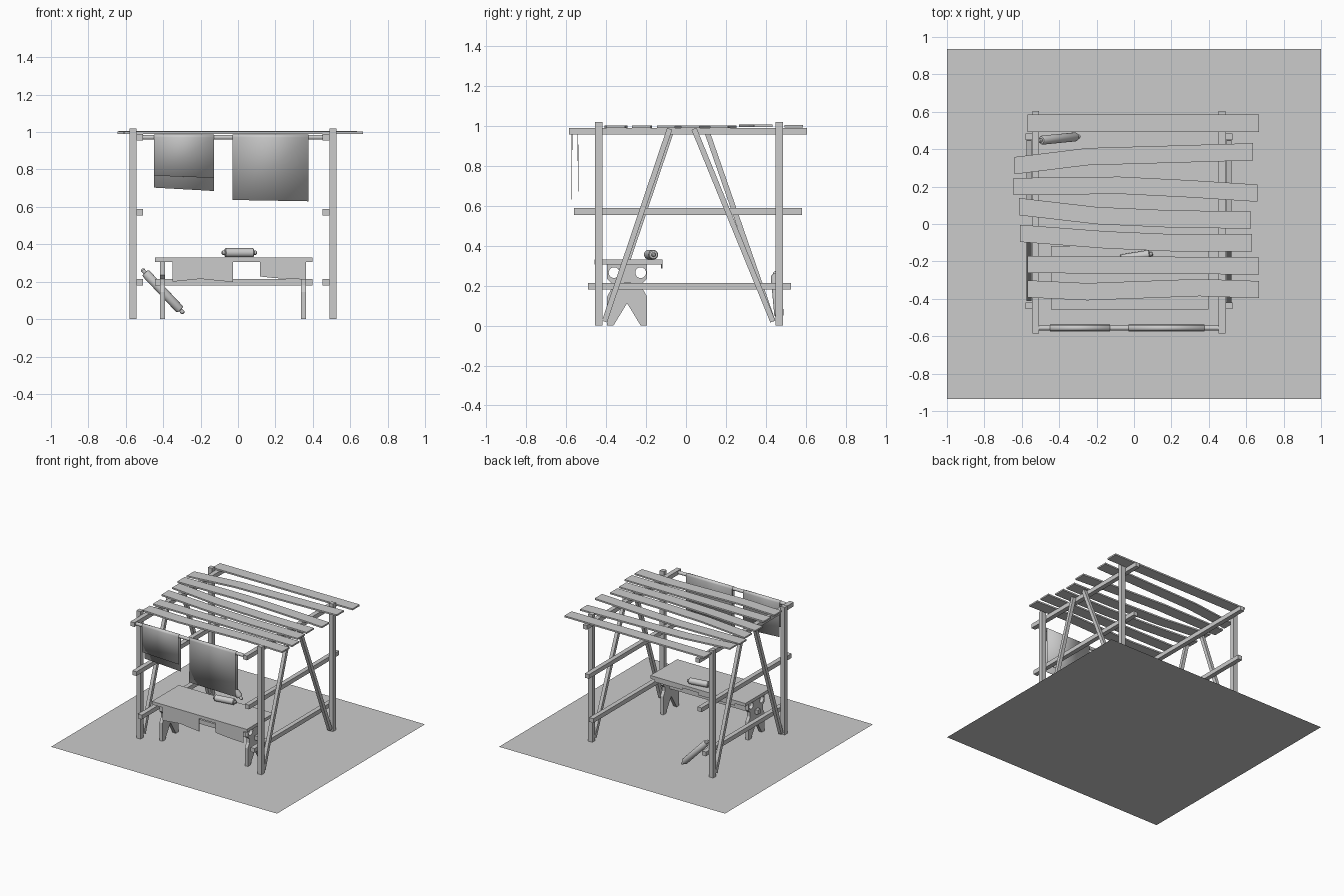
import bpy, bmesh, math
from mathutils import Vector

if "Cube" in bpy.data.objects:
    bpy.data.objects.remove(bpy.data.objects["Cube"])


def mesh_object(name, verts, faces):
    me = bpy.data.meshes.new(name)
    me.from_pydata(verts, [], faces)
    bm = bmesh.new()
    bm.from_mesh(me)
    bmesh.ops.recalc_face_normals(bm, faces=bm.faces)
    bm.to_mesh(me)
    bm.free()
    ob = bpy.data.objects.new(name, me)
    bpy.context.collection.objects.link(ob)
    return ob


def box(name, x0, x1, y0, y1, z0, z1):
    v = [(x, y, z) for x in (x0, x1) for y in (y0, y1) for z in (z0, z1)]
    return mesh_object(name, v, [(0, 1, 3, 2), (4, 6, 7, 5), (0, 4, 5, 1),
                                 (2, 3, 7, 6), (0, 2, 6, 4), (1, 5, 7, 3)])


def beam(name, a, b, w):
    a, b = Vector(a), Vector(b)
    ob = box(name, -w / 2, w / 2, -w / 2, w / 2, 0, (b - a).length)
    ob.location = a
    ob.rotation_euler = (b - a).to_track_quat('Z', 'Y').to_euler()
    return ob


def lathe(name, a, b, profile, n=20):
    """Turned part from a to b; profile is (radius, fraction along axis)."""
    a, b = Vector(a), Vector(b)
    length = (b - a).length
    verts = [(r * math.cos(2 * math.pi * i / n), r * math.sin(2 * math.pi * i / n), t * length)
             for r, t in profile for i in range(n)]
    m = len(profile)
    faces = [(k * n + i, k * n + (i + 1) % n, (k + 1) * n + (i + 1) % n, (k + 1) * n + i)
             for k in range(m - 1) for i in range(n)]
    faces += [tuple(range(n)), tuple(range((m - 1) * n, m * n))]
    ob = mesh_object(name, verts, faces)
    ob.location = a
    ob.rotation_euler = (b - a).to_track_quat('Z', 'Y').to_euler()
    smooth(ob)
    return ob


def smooth(ob):
    bpy.ops.object.select_all(action='DESELECT')
    ob.select_set(True)
    bpy.context.view_layer.objects.active = ob
    bpy.ops.object.shade_smooth_by_angle(angle=math.radians(35))


def extrude_x(name, outline, x0, x1):
    """Prism along x from a (y, z) outline."""
    n = len(outline)
    v = [(x, y, z) for x in (x0, x1) for y, z in outline]
    f = [tuple(range(n)), tuple(range(n, 2 * n))]
    f += [(i, (i + 1) % n, (i + 1) % n + n, i + n) for i in range(n)]
    return mesh_object(name, v, f)


# Ground sheet
mesh_object("ground_sheet", [(-1, -.935, 0), (1, -.935, 0), (1, .935, 0), (-1, .935, 0)],
            [(0, 1, 2, 3)])

# Posts, side rails and diagonal braces on both sides
for side, px, rx, back_top in (("left", -.562, -.526, .10), ("right", .508, .471, .04)):
    for place, y in (("front", -.437), ("back", .467)):
        box(f"{side}_{place}_post", px - .018, px + .018, y - .018, y + .018, 0, 1.02)
    for level, y0, y1, z in (("low", -.49, .525, .197), ("middle", -.56, .58, .571),
                             ("top", -.585, .605, .973)):
        box(f"{side}_{level}_rail", rx - .018, rx + .018, y0, y1, z - .017, z + .017)
    shift = .012 if side == "left" else 0
    beam(f"{side}_front_brace", (px, -.408 + shift, .02), (px, -.082 + shift, .985), .027)
    beam(f"{side}_back_brace", (px, .435, .02), (px, back_top, .985), .027)

# Roof slats: rows of (x, centre y), gently bent planks
slats = [
    ([(-.57, .539), (.668, .539)], .998),
    ([(-.64, .312), (-.25, .36), (.2, .373), (.635, .386)], 1.0),
    ([(-.645, .2), (-.08, .207), (.3, .188), (.66, .165)], .996),
    ([(-.615, .093), (-.2, .045), (.2, .027), (.625, .021)], .996),
    ([(-.61, -.05), (-.15, -.085), (.2, -.1), (.63, -.1)], .996),
    ([(-.57, -.216), (.668, -.224)], .996),
    ([(-.57, -.347), (-.25, -.362), (.35, -.34), (.668, -.351)], .996),
]
for k, (path, z) in enumerate(slats):
    v, f = [], []
    for x, y in path:
        v += [(x, y - .046, z - .006), (x, y + .046, z - .006),
              (x, y + .046, z + .006), (x, y - .046, z + .006)]
    for s in range(len(path) - 1):
        f += [(4 * s + j, 4 * s + (j + 1) % 4, 4 * s + 4 + (j + 1) % 4, 4 * s + 4 + j)
              for j in range(4)]
    e = 4 * len(path)
    f += [(0, 1, 2, 3), (e - 4, e - 3, e - 2, e - 1)]
    mesh_object(f"roof_slat_{k + 1}", v, f)

# Front hanging pole
lathe("hanging_pole", (-.53, -.556, .972), (.475, -.556, .972), [(.013, 0), (.013, 1)], 16)


# Cloths draped over the pole: front and back hem heights at each end
def drape(name, x0, x1, front, back):
    cols = []
    for x, zf, zb in ((x0, front[0], back[0]), (x1, front[1], back[1])):
        arc = [(-.556 - .016 * math.cos(math.pi * i / 8), .972 + .016 * math.sin(math.pi * i / 8))
               for i in range(9)]
        cols.append([(x, y, z) for y, z in [(-.574, zf)] + arc + [(-.538, zb)]])
    n = len(cols[0])
    ob = mesh_object(name, cols[0] + cols[1], [(i, i + 1, n + i + 1, n + i) for i in range(n - 1)])
    sol = ob.modifiers.new("thickness", 'SOLIDIFY')
    sol.thickness = .003
    smooth(ob)


drape("left_hanging_cloth", -.45, -.128, (.767, .755), (.703, .685))
drape("right_hanging_cloth", -.03, .378, (.637, .63), (.68, .67))

# Bench top and stretcher
box("bench_top", -.443, .398, -.457, -.117, .305, .33)
box("bench_stretcher", -.443, .398, -.31, -.275, .18, .215)

# Bench legs: waisted boards with a notch and two round holes
half = [(.1, .305), (.1, .235), (.08, .215), (.08, .18), (.1, .145), (.1, 0), (.068, 0)]
outline = [(-.295 + d, z) for d, z in half] + [(-.295, .112)] + \
          [(-.295 - d, z) for d, z in reversed(half)]
cutters = []
for y in (-.36, -.227):
    c = lathe("hole_cutter", (-.6, y, .265), (.6, y, .265), [(.027, 0), (.027, 1)], 24)
    c.hide_render = True
    cutters.append(c)
for name, x0, x1 in (("bench_left_leg", -.418, -.391), ("bench_right_leg", .337, .364)):
    leg = extrude_x(name, outline, x0, x1)
    for c in cutters:
        m = leg.modifiers.new("hole", 'BOOLEAN')
        m.object = c
        m.solver = 'EXACT'
    bpy.ops.object.select_all(action='DESELECT')
    leg.select_set(True)
    bpy.context.view_layer.objects.active = leg
    for m in list(leg.modifiers):
        bpy.ops.object.modifier_apply(modifier=m.name)
for c in cutters:
    bpy.data.objects.remove(c)


# Ragged skirts hanging below the bench edges
def skirt(name, hem, y):
    n = len(hem)
    v = [(x, y, .306) for x, z in hem] + [(x, y, z) for x, z in hem]
    ob = mesh_object(name, v, [(i, i + 1, n + i + 1, n + i) for i in range(n - 1)])
    ob.modifiers.new("thickness", 'SOLIDIFY').thickness = .004


skirt("front_left_skirt", [(-.35, .2), (-.28, .207), (-.2, .215), (-.1, .205), (-.028, .198)], -.452)
skirt("front_right_skirt", [(.117, .228), (.19, .22), (.27, .215), (.363, .212)], -.452)
skirt("back_left_skirt", [(-.35, .288), (-.03, .285)], -.121)
skirt("back_right_skirt", [(.117, .288), (.363, .286)], -.121)

# Rolling pins: one on the bench, one leaning on the back left post
pin = [(.006, 0), (.011, .02), (.011, .08), (.02, .085), (.024, .11), (.024, .89),
       (.02, .915), (.011, .92), (.011, .98), (.006, 1)]
lathe("bench_rolling_pin", (-.087, -.19, .355), (.1, -.16, .355), pin)
lathe("leaning_rolling_pin", (-.29, .468, .03), (-.515, .446, .268), pin)
